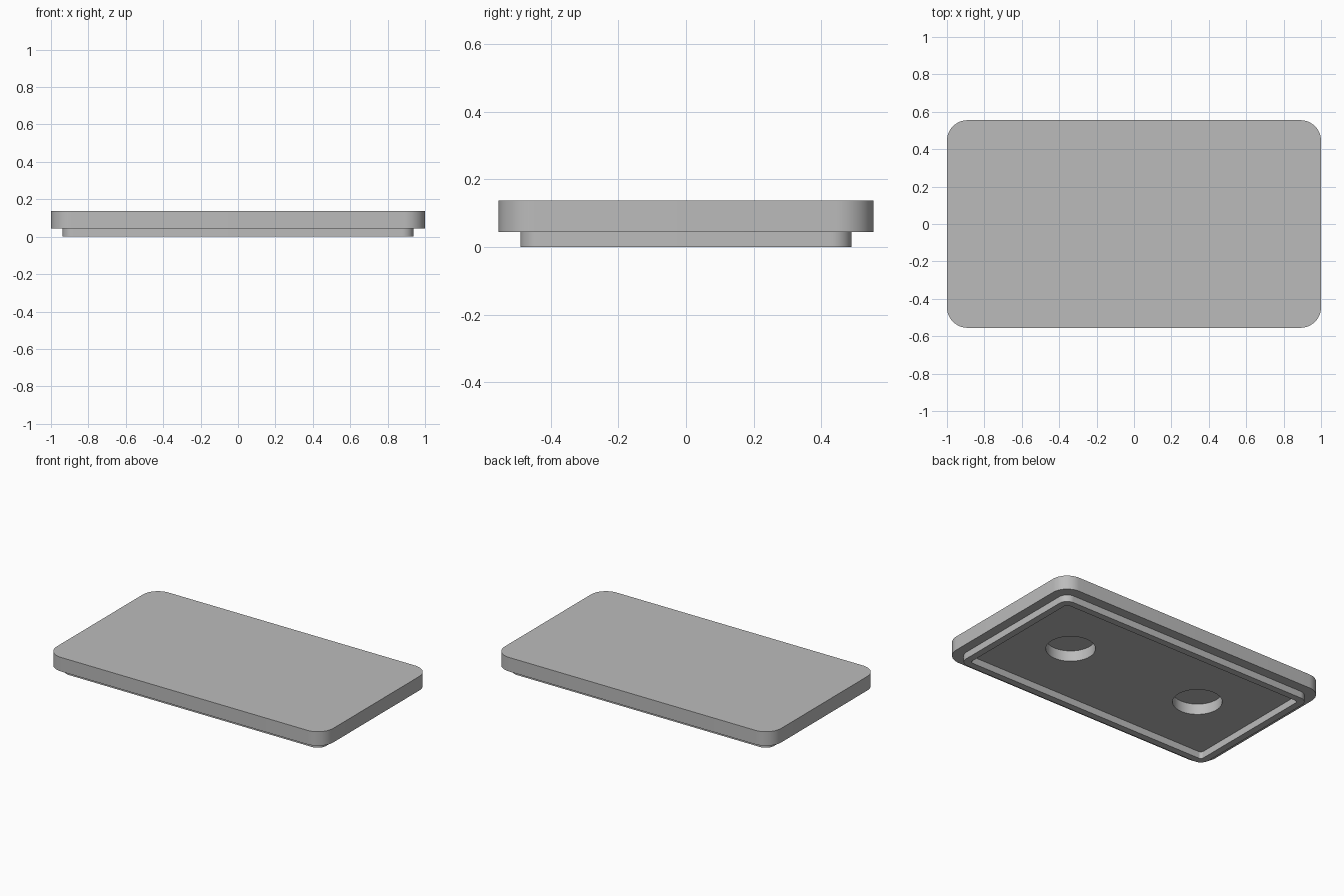
import bpy, bmesh
from math import cos, sin, pi, radians

cube = bpy.data.objects.get("Cube")
if cube:
    bpy.data.objects.remove(cube)

PLATE_BOTTOM, PLATE_TOP = 0.045, 0.137
HOLE_X, HOLE_RADIUS, HOLE_DEPTH = 0.49, 0.147, 0.07

grey = bpy.data.materials.new("light grey")
grey.use_nodes = True
colour = (0.5, 0.5, 0.5, 1)
grey.diffuse_color = colour
grey.node_tree.nodes["Principled BSDF"].inputs["Base Color"].default_value = colour


def rounded_rect(half_x, half_y, radius, steps=12):
    """Counter-clockwise outline with rounded corners."""
    points = []
    for corner, (sx, sy) in enumerate([(1, 1), (-1, 1), (-1, -1), (1, -1)]):
        for i in range(steps + 1):
            a = (corner + i / steps) * pi / 2
            points.append((sx * (half_x - radius) + radius * cos(a),
                           sy * (half_y - radius) + radius * sin(a)))
    return points


def circle(cx, radius, steps=64):
    return [(cx + radius * cos(2 * pi * i / steps), radius * sin(2 * pi * i / steps))
            for i in range(steps)]


def extrude_outline(name, outer, z0, z1, inner=None):
    """Solid prism, or a hollow frame when an inner outline is given."""
    bm = bmesh.new()

    def ring(points, z):
        return [bm.verts.new((x, y, z)) for x, y in points]

    def bridge(a, b):
        for i in range(len(a)):
            j = (i + 1) % len(a)
            bm.faces.new((a[i], a[j], b[j], b[i]))

    low, high = ring(outer, z0), ring(outer, z1)
    bridge(low, high)
    if inner:
        in_low, in_high = ring(inner, z0), ring(inner, z1)
        bridge(in_high, in_low)
        bridge(in_low, low)
        bridge(high, in_high)
    else:
        bm.faces.new(low[::-1])
        bm.faces.new(high)
    bmesh.ops.recalc_face_normals(bm, faces=bm.faces)
    mesh = bpy.data.meshes.new(name)
    bm.to_mesh(mesh)
    bm.free()
    mesh.materials.append(grey)
    obj = bpy.data.objects.new(name, mesh)
    bpy.context.collection.objects.link(obj)
    return obj


# Main lid plate and the locating rim beneath it
plate = extrude_outline("lid_plate", rounded_rect(1, 0.555, 0.11), PLATE_BOTTOM, PLATE_TOP)
rim = extrude_outline("lid_rim", rounded_rect(0.938, 0.49, 0.06), 0, PLATE_BOTTOM,
                      rounded_rect(0.893, 0.445, 0.02))

# Two blind round pockets in the underside
for side, label in ((1, "left"), (-1, "right")):
    cutter = extrude_outline(label + "_pocket_cutter", circle(side * HOLE_X, HOLE_RADIUS),
                             -0.05, PLATE_BOTTOM + HOLE_DEPTH)
    cutter.hide_render = True
    cut = plate.modifiers.new(label + "_pocket", "BOOLEAN")
    cut.operation = "DIFFERENCE"
    cut.solver = "EXACT"
    cut.object = cutter
    bpy.context.view_layer.objects.active = plate
    bpy.ops.object.modifier_apply(modifier=cut.name)
    bpy.data.objects.remove(cutter)

# Smooth curved walls, crisp edges
bpy.ops.object.select_all(action="DESELECT")
for obj in (plate, rim):
    obj.select_set(True)
bpy.context.view_layer.objects.active = plate
bpy.ops.object.shade_smooth_by_angle(angle=radians(30))
